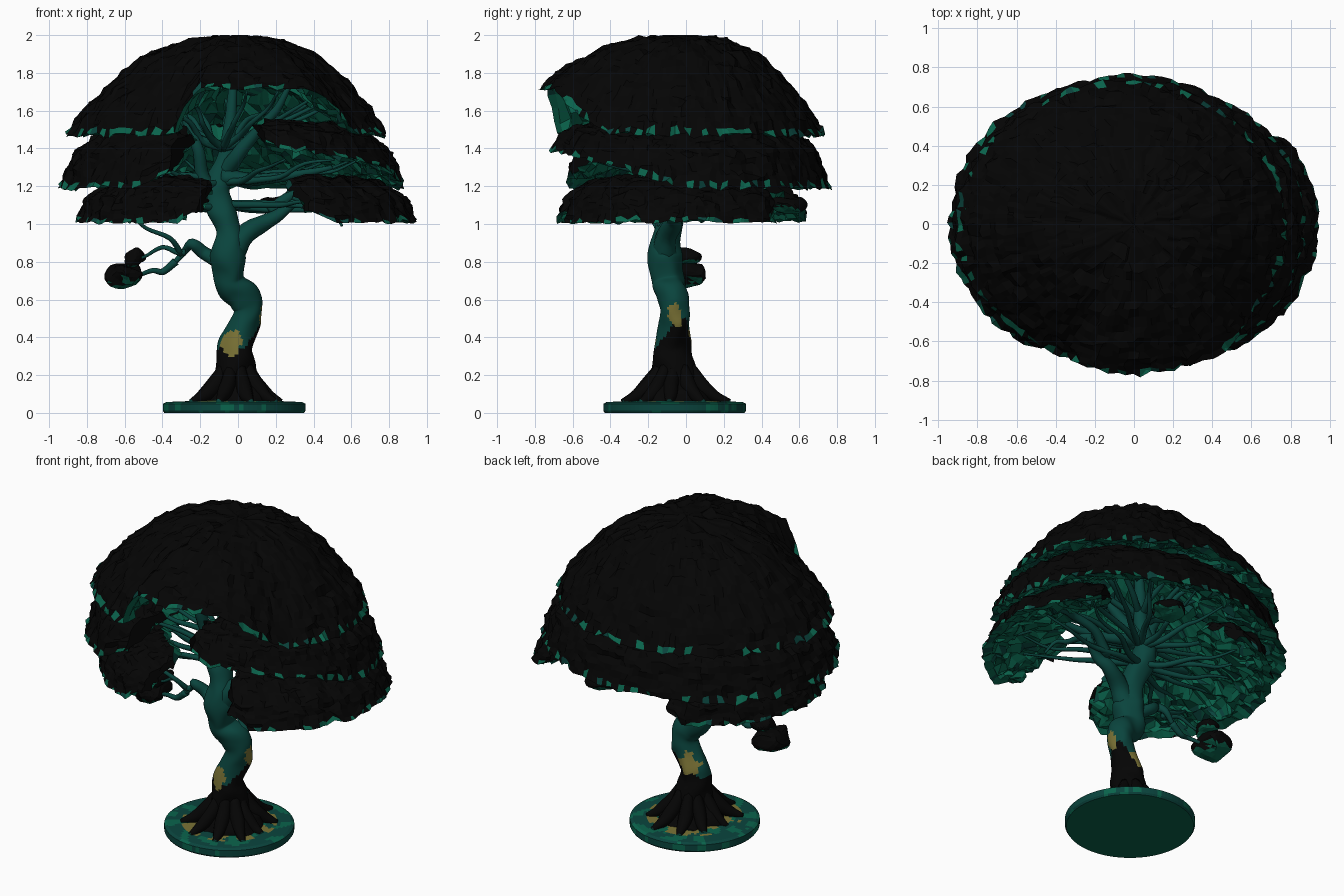
import bpy, bmesh, math, random
from mathutils import Vector, noise

if "Cube" in bpy.data.objects:
    bpy.data.objects.remove(bpy.data.objects["Cube"])

random.seed(4)
COLS = {"dark_foliage": (.0014, .0014, .0014), "leaf_green": (.003, .125, .072),
        "bark_teal": (.003, .058, .047), "olive_moss": (.19, .165, .035)}
MATS = []
for n, c in COLS.items():
    m = bpy.data.materials.new(n)
    m.diffuse_color = (*c, 1)
    m.use_nodes = True
    m.node_tree.nodes["Principled BSDF"].inputs["Base Color"].default_value = m.diffuse_color
    MATS.append(m)
BLACK, GREEN, TEAL, OLIVE = range(4)
OUT, INN = 20, 12   # points across the outer and inner skin of a tier


def finish(name, bm, smooth=False):
    bmesh.ops.remove_doubles(bm, verts=bm.verts, dist=.0005)
    bmesh.ops.recalc_face_normals(bm, faces=bm.faces)
    me = bpy.data.meshes.new(name)
    bm.to_mesh(me)
    bm.free()
    for m in MATS:
        me.materials.append(m)
    for p in me.polygons:
        p.use_smooth = smooth
    ob = bpy.data.objects.new(name, me)
    bpy.context.collection.objects.link(ob)


def rough(p, amp, freq=13):
    return p + noise.noise_vector(p * freq) * amp


def step(x, a, b):
    t = max(0, min(1, (x - a) / (b - a)))
    return t * t * (3 - 2 * t)


def resample(pts, n):
    out = []
    for i in range(n):
        f = i / (n - 1) * (len(pts) - 1)
        k = min(int(f), len(pts) - 2)
        out.append(Vector(pts[k]).lerp(Vector(pts[k + 1]), f - k))
    return out


def tube(bm, pts, sides=8, sub=4, rule=lambda c: TEAL):
    # tapered smooth tube through (x, y, z, radius) points
    P = [Vector(p) for p in pts]
    P = [P[0] * 2 - P[1]] + P + [P[-1] * 2 - P[-2]]
    path = []
    for i in range(1, len(P) - 2):
        a, b, c, d = P[i - 1:i + 3]
        for s in range(sub):
            t = s / sub
            path.append((b * 2 + (c - a) * t + (a * 2 - b * 5 + c * 4 - d) * t ** 2
                         + (b * 3 - a - c * 3 + d) * t ** 3) / 2)
    path.append(P[-2])
    u, rings = Vector((.9, .3, .2)), []
    for i, p in enumerate(path):
        q = (path[min(i + 1, len(path) - 1)] - path[max(i - 1, 0)]).to_3d().normalized()
        u = (u - q * u.dot(q)).normalized()
        v = q.cross(u)
        r = max(p[3], .004)
        ring = []
        for k in range(sides):
            a = math.tau * k / sides
            co = p.to_3d() + (u * math.cos(a) + v * math.sin(a)) * r
            ring.append(bm.verts.new(rough(co, r * .2, 9)))
        rings.append(ring)
    for A, B in zip(rings, rings[1:]):
        for k in range(sides):
            f = bm.faces.new((A[k], A[k - 1], B[k - 1], B[k]))
            f.material_index = rule(f.calc_center_median())
    for r in (rings[0], rings[-1]):
        bm.faces.new(r).material_index = TEAL


def branch(bm, start, end, r, arch):
    # arched, tapering, slightly wandering limb
    pts = []
    for i in range(5):
        t = i / 4
        p = Vector(start).lerp(Vector(end), t)
        p.z += arch * math.sin(math.pi * t)
        if 0 < i < 4:
            p += Vector([random.uniform(-.025, .025) for _ in range(3)])
        pts.append((*p, r * (1 - .72 * t)))
    tube(bm, pts)


def shell(name, a0, a1, outer, inner, warp):
    # foliage tier: dark outer skin and green underside swept around the crown
    full = a1 - a0 >= 360
    prof = resample(outer, OUT) + resample(inner, INN)
    mid = sum(prof, Vector((0, 0))) / len(prof)
    n = int((a1 - a0) / 2.5)
    bm, rings = bmesh.new(), []
    for i in range(n if full else n + 1):
        a = a0 + (a1 - a0) * i / n
        s = 1 if full else .6 + .4 * step(min(a - a0, a1 - a), -1, 9)
        c, sn = math.cos(math.radians(a)), math.sin(math.radians(a))
        ring = []
        for j, p in enumerate(prof):
            r, z = mid.lerp(p, s)
            r, z = warp(a % 360, c, sn, r, z)
            co = Vector((.945 * r * c, .765 * r * sn, z))
            co = rough(rough(co, .022, 14), .018, 27)
            if OUT < j < OUT + INN - 1:
                co = rough(co, .05, 19)
            co.z = min(co.z, 2)
            ring.append(bm.verts.new(co))
        rings.append(ring)
    m = len(prof)
    for i in range(n):
        A, B = rings[i], rings[(i + 1) % len(rings)]
        for j in range(m):
            f = bm.faces.new((A[j], A[(j + 1) % m], B[(j + 1) % m], B[j]))
            under = GREEN if random.random() > .15 else TEAL
            edge = OUT - (1 if random.random() < .5 else 2)
            f.material_index = BLACK if j < edge else under
    if not full:
        for r in (rings[0], rings[-1]):
            bm.faces.new(r).material_index = BLACK
    finish(name, bm)


def pad(name, loc, size):
    # small separate leaf clump
    bm = bmesh.new()
    bmesh.ops.create_icosphere(bm, subdivisions=3, radius=1)
    for v in bm.verts:
        v.co = rough(Vector([l + q * s for l, q, s in zip(loc, v.co, size)]), .03, 12)
    bm.normal_update()
    for f in bm.faces:
        f.material_index = GREEN if f.normal.z < -.6 else BLACK
    finish(name, bm)


# crown tiers
def warp_top(a, c, s, r, z):
    lift = step(a, 246, 258) * (1 - step(a, 288, 325))   # raised front opening
    m = .96 - .13 * max(0, c)
    return r * (m + (1 - m) * lift), 2 - (2 - z) * (1 - .47 * lift)


def warp_mid(a, c, s, r, z):
    lift = .2 * max(0, -s) if c > 0 else 0
    return r * (1 - .07 * max(0, c)), z + lift * max(0, 1.58 - z) / .36


def warp_low(a, c, s, r, z):
    return r * (1 - .1 * max(0, -c)), z


shell("top_foliage", 0, 360, [(0, 2), (.3, 1.975), (.55, 1.89), (.75, 1.74), (.9, 1.6), (1, 1.47)],
      [(.95, 1.48), (.8, 1.55), (.5, 1.7), (0, 1.8)], warp_top)
shell("middle_foliage", -80, 244, [(.5, 1.52), (.74, 1.5), (.91, 1.39), (1, 1.19)],
      [(.95, 1.21), (.8, 1.28), (.42, 1.46)], warp_mid)
LOW = [(.55, 1.25), (.77, 1.23), (.94, 1.14), (1, 1.01)], [(.95, 1.03), (.8, 1.09), (.48, 1.21)]
shell("lower_right_foliage", -64, 42, *LOW, warp_low)
shell("lower_left_foliage", 112, 256, *LOW, warp_low)
pad("low_clump", (-.6, -.01, .73), (.1, .13, .065))
pad("low_clump_top", (-.55, 0, .82), (.06, .09, .045))
pad("back_clump", (.2, .55, 1.1), (.1, .1, .05))


# trunk: dark foot rising at the back right, olive patches, teal above
def bark(c):
    for spot, r in (((-.05, -.16, .38), .07), ((.125, -.06, .52), .05), ((-.03, .02, .42), .065)):
        if (c - Vector(spot)).length < r + .03 * noise.noise(c * 25):
            return OLIVE
    zt = .38 + .9 * (c.x - .01) + .5 * (c.y + .07) + .03 * noise.noise(c * 14)
    return BLACK if c.z < max(.34, min(.5, zt)) else TEAL


bm = bmesh.new()
tube(bm, [(-.01, -.06, .05, .21), (-.01, -.06, .17, .125), (-.015, -.07, .34, .095),
          (.05, -.06, .52, .08), (.03, -.07, .61, .085), (-.045, -.09, .7, .085),
          (-.055, -.115, .83, .09), (-.055, -.09, .98, .07), (-.115, -.04, 1.17, .07),
          (-.06, -.01, 1.38, .04), (-.02, .02, 1.8, .02)], 36, 12, bark)
finish("trunk", bm, True)

# root flares
bm = bmesh.new()
for i in range(10):
    a = i * .628 + random.uniform(-.15, .15)
    c, s, L = math.cos(a), math.sin(a), random.uniform(.24, .31)
    tube(bm, [(-.01 + c * r * L, -.06 + s * r * L, z, w) for r, z, w in
              ((.28, .24, .03), (.48, .15, .042), (.72, .09, .035), (1, .058, .016))],
         rule=lambda c: BLACK)
finish("roots", bm, True)

# main branches: start, end, radius, arch
bm = bmesh.new()
branch(bm, (-.04, -.11, .83), (.32, -.03, 1.13), .07, .02)
branch(bm, (.3, -.03, 1.13), (.55, -.15, .99), .025, .03)
branch(bm, (.17, -.04, 1.07), (.75, .1, 1.13), .035, .08)
branch(bm, (-.13, -.05, 1.15), (-.3, -.1, 1.66), .05, 0)
branch(bm, (-.08, -.05, 1.25), (.5, -.2, 1.3), .045, -.05)
branch(bm, (-.06, -.03, 1.28), (.28, -.2, 1.75), .045, -.02)
branch(bm, (-.12, -.05, 1.12), (-.75, -.12, 1.23), .04, .03)
branch(bm, (-.1, -.1, .8), (-.34, -.05, .79), .045, .08)
branch(bm, (-.33, -.05, .8), (-.6, -.03, .71), .022, -.02)
branch(bm, (-.28, -.08, .85), (-.55, -.03, .82), .018, .03)
branch(bm, (-.3, -.08, .84), (-.62, -.25, 1.04), .016, .04)
finish("main_branches", bm, True)

# fine twigs fanning out under each tier
bm = bmesh.new()
for z0, z1, reach, a0, a1, n in ((1.4, 1.7, .6, 0, 360, 14), (1.22, 1.34, .7, -75, 235, 12),
                                 (1.1, 1.12, .75, -60, 40, 4), (1.1, 1.12, .72, 115, 235, 6)):
    for i in range(n):
        a = math.radians(a0 + (a1 - a0) * (i + random.uniform(.2, .8)) / n)
        branch(bm, (-.08, -.04, z0), (.94 * reach * math.cos(a), .77 * reach * math.sin(a), z1),
               .022, -.02)
finish("twigs", bm, True)

# round base with mossy patches
bm = bmesh.new()
N = 96
prof = [(r * .02, .072 - .0008 * r) for r in range(1, 19)] + [(.378, .048), (.378, .012), (.37, 0)]
rings = [[bm.verts.new((-.02 + r * math.cos(math.tau * k / N),
                        -.06 + r * math.sin(math.tau * k / N), z)) for k in range(N)]
         for r, z in prof]
for j in range(len(prof) - 1):
    for k in range(N):
        f = bm.faces.new((rings[j][k], rings[j][k - 1], rings[j + 1][k - 1], rings[j + 1][k]))
        c = f.calc_center_median()
        f.material_index = GREEN if noise.noise(c * 13) > .1 else TEAL
        if j < 13 and noise.noise(c * 11 + Vector((5, 2, 1))) > -.1:
            f.material_index = OLIVE
bm.faces.new(rings[0]).material_index = OLIVE
bm.faces.new(rings[-1]).material_index = GREEN
finish("base", bm)
